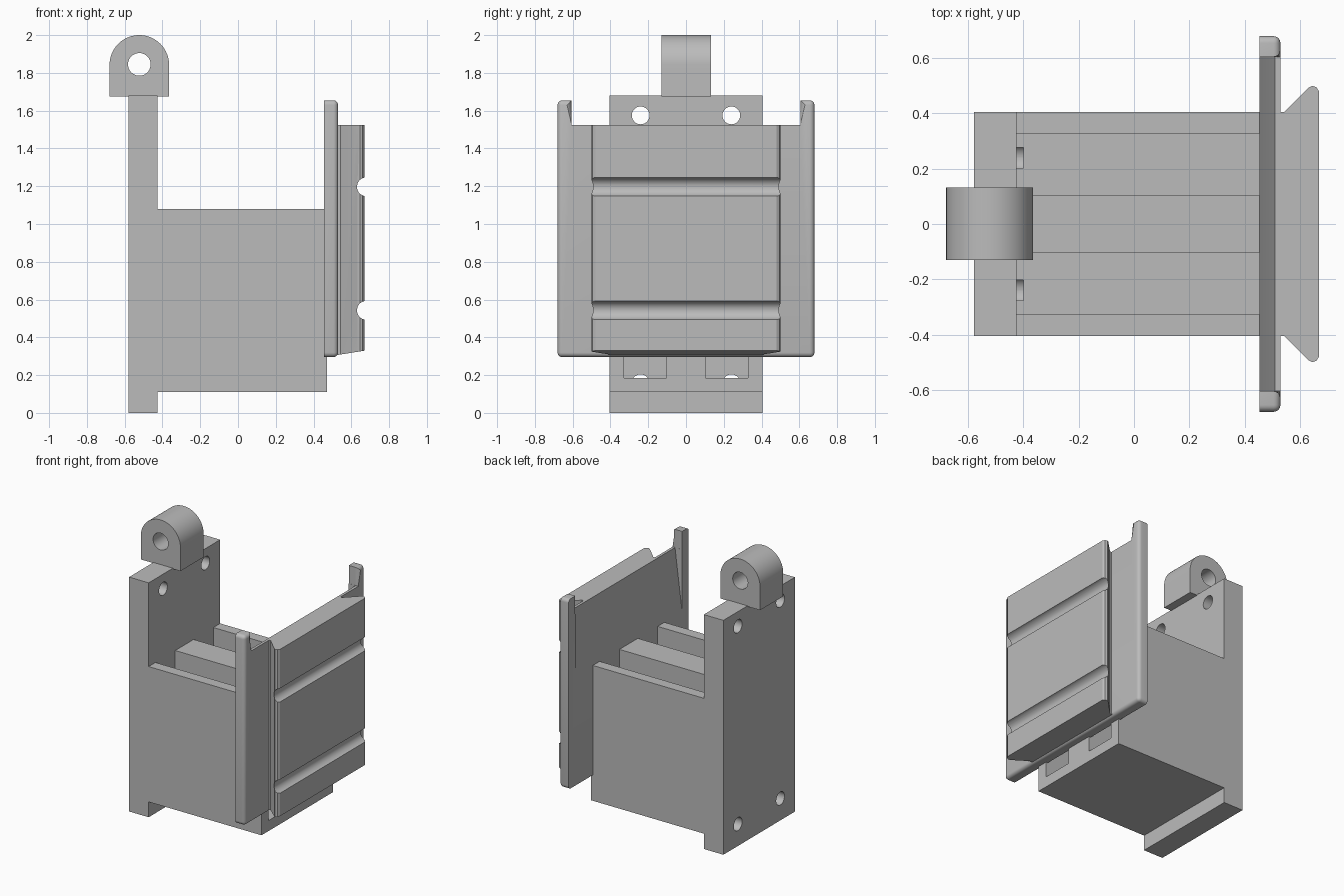
import bpy, bmesh, math
from mathutils import Vector

cube = bpy.data.objects.get("Cube")
if cube:
    bpy.data.objects.remove(cube, do_unlink=True)

grey = bpy.data.materials.new("plain grey")
grey.use_nodes = True
grey.diffuse_color = (0.5, 0.5, 0.5, 1)
grey.node_tree.nodes["Principled BSDF"].inputs["Base Color"].default_value = (0.5, 0.5, 0.5, 1)


def prism(name, profile, axis, lo, hi):
    """Extrude a 2D outline along an axis; the outline uses the other two axes in xyz order."""
    def place(p, t):
        c = list(p)
        c.insert("xyz".index(axis), t)
        return Vector(c)
    bm = bmesh.new()
    a = [bm.verts.new(place(p, lo)) for p in profile]
    b = [bm.verts.new(place(p, hi)) for p in profile]
    bm.faces.new(a)
    bm.faces.new(b[::-1])
    n = len(profile)
    for i in range(n):
        j = (i + 1) % n
        bm.faces.new((a[i], b[i], b[j], a[j]))
    bmesh.ops.recalc_face_normals(bm, faces=bm.faces)
    mesh = bpy.data.meshes.new(name)
    bm.to_mesh(mesh)
    bm.free()
    mesh.materials.append(grey)
    obj = bpy.data.objects.new(name, mesh)
    bpy.context.collection.objects.link(obj)
    return obj


def arc(cu, cv, r, start=0, end=360, steps=40):
    full = end - start == 360
    count = steps if full else steps + 1
    angles = [math.radians(start + (end - start) * i / steps) for i in range(count)]
    return [(cu + r * math.cos(t), cv + r * math.sin(t)) for t in angles]


def rect(u0, u1, v0, v1):
    return [(u0, v0), (u1, v0), (u1, v1), (u0, v1)]


def cut(obj, cutters):
    """Subtract each cutter, bake the result and drop the cutter."""
    for cutter in cutters:
        cutter.hide_render = True
        mod = obj.modifiers.new("cut", 'BOOLEAN')
        mod.operation = 'DIFFERENCE'
        mod.solver = 'EXACT'
        mod.object = cutter
        deps = bpy.context.evaluated_depsgraph_get()
        deps.update()
        baked = bpy.data.meshes.new_from_object(obj.evaluated_get(deps))
        obj.modifiers.clear()
        obj.data = baked
        bpy.data.objects.remove(cutter, do_unlink=True)


def screw_holes():
    return [prism("hole_cutter", arc(y, z, 0.047), 'x', -0.7, -0.4)
            for y in (-0.24, 0.24) for z in (0.157, 1.575)]


# Tall back plate with four screw holes
back_plate = prism("back_plate", rect(-0.405, 0.405, 0, 1.68), 'x', -0.58, -0.425)
cut(back_plate, screw_holes())

# Body with two deep channels open at the top
half = [(0.405, 0.11), (0.405, 1.08), (0.328, 1.08), (0.328, 0.185),
        (0.104, 0.185), (0.104, 1.08)]
body = prism("channel_body", half + [(-y, z) for y, z in reversed(half)], 'x', -0.425, 0.47)
cut(body, screw_holes())

# Hinge knuckle on top of the back plate
knuckle = prism("hinge_knuckle",
                [(-0.68, 1.675), (-0.365, 1.675)] + arc(-0.5225, 1.8425, 0.1575, 0, 180),
                'y', -0.13, 0.132)
cut(knuckle, [prism("pin_cutter", arc(-0.5225, 1.845, 0.06), 'y', -0.3, 0.3)])

# Flange with two upright prongs and rounded front edges
half = [(0.68, 0.295), (0.68, 1.655), (0.605, 1.655), (0.605, 1.525)]
flange = prism("flange_with_prongs", half + [(-y, z) for y, z in reversed(half)],
               'x', 0.455, 0.53)
bm = bmesh.new()
bm.from_mesh(flange.data)
edges = []
for e in bm.edges:
    p, q = (v.co for v in e.verts)
    mid = (p + q) / 2
    front_rim = min(p.x, q.x) > 0.52 and not (abs(mid.y) < 0.1 and mid.z > 1)
    outer_corner = abs(p.x - q.x) > 0.05 and abs(mid.y) > 0.67
    if front_rim or outer_corner:
        edges.append(e)
bmesh.ops.bevel(bm, geom=edges, offset=0.025, segments=5, profile=0.5,
                affect='EDGES', clamp_overlap=True)
bm.to_mesh(flange.data)
bm.free()

# Sloping relief behind the flange, between the prongs
cut(flange, [prism("relief_cutter", [(0.4, 1.09), (0.455, 1.09), (0.512, 1.54), (0.4, 1.54)],
                   'y', -0.604, 0.604)])

# Dovetail block with a slanted underside and two round grooves
half = [(0.515, 0.405), (0.543, 0.405), (0.632, 0.493), (0.645, 0.5),
        (0.66, 0.495), (0.67, 0.48)]
dovetail = prism("dovetail_block", half + [(x, -y) for x, y in reversed(half)],
                 'z', 0.295, 1.525)
for v in dovetail.data.vertices:
    if v.co.z < 1:
        v.co.z += (v.co.x - 0.455) * 0.16
cut(dovetail, [prism("groove_cutter", arc(0.68, z, 0.05), 'y', -0.7, 0.7)
               for z in (0.543, 1.197)])

# Smooth the curved faces, keep hard edges sharp
bpy.ops.object.select_all(action='DESELECT')
for obj in (back_plate, body, knuckle, flange, dovetail):
    obj.select_set(True)
bpy.context.view_layer.objects.active = body
bpy.ops.object.shade_smooth_by_angle(angle=math.radians(30))
